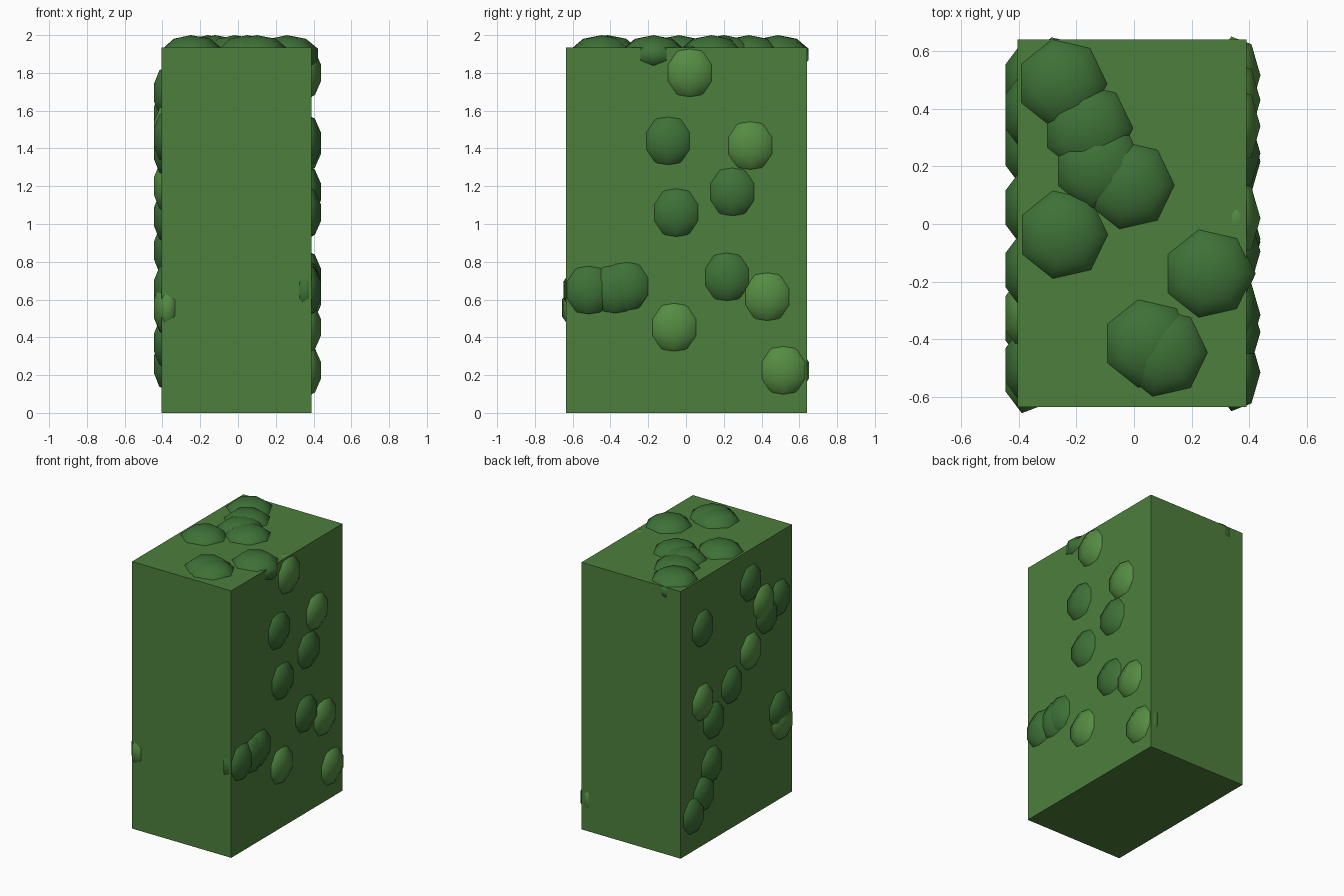
import bpy, bmesh
from math import sin, cos, pi

if "Cube" in bpy.data.objects:
    bpy.data.objects.remove(bpy.data.objects["Cube"])


def material(name, rgb):
    m = bpy.data.materials.new(name)
    m.diffuse_color = (*rgb, 1)
    m.use_nodes = True
    m.node_tree.nodes["Principled BSDF"].inputs["Base Color"].default_value = m.diffuse_color
    return m


LEAF = material("leaf_green", (0.074, 0.212, 0.045))
DARK = material("dark_leaf", (0.048, 0.165, 0.038))
LIGHT = material("light_leaf", (0.090, 0.262, 0.055))


def finish(name, bm, mat, smooth=False):
    bmesh.ops.recalc_face_normals(bm, faces=bm.faces[:])
    for f in bm.faces:
        f.smooth = smooth
    me = bpy.data.meshes.new(name)
    bm.to_mesh(me)
    bm.free()
    me.materials.append(mat)
    ob = bpy.data.objects.new(name, me)
    bpy.context.collection.objects.link(ob)
    return ob


def clump(name, centre, scale, mat, seg=7, rows=5):
    """Low-poly squashed sphere, poles along z, one column facing +x."""
    bm = bmesh.new()
    top, bottom = bm.verts.new((0, 0, 1)), bm.verts.new((0, 0, -1))
    rings = []
    for r in range(1, rows):
        a = pi * r / rows
        rings.append([bm.verts.new((sin(a) * cos(2 * pi * s / seg),
                                    sin(a) * sin(2 * pi * s / seg), cos(a)))
                      for s in range(seg)])
    for s in range(seg):
        n = (s + 1) % seg
        bm.faces.new((top, rings[0][s], rings[0][n]))
        bm.faces.new((bottom, rings[-1][n], rings[-1][s]))
        for a, b in zip(rings, rings[1:]):
            bm.faces.new((a[s], b[s], b[n], a[n]))
    ob = finish(name, bm, mat, smooth=True)
    ob.location, ob.scale = centre, scale


# Hedge body
X0, X1, Y0, Y1, H = -0.405, 0.39, -0.635, 0.64, 1.935
bm = bmesh.new()
bmesh.ops.create_cube(bm, size=1)
body = finish("hedge_body", bm, LEAF)
body.scale = (X1 - X0, Y1 - Y0, H)
body.location = ((X0 + X1) / 2, (Y0 + Y1) / 2, H / 2)

# Leaf clumps on the top (x, y)
TOP = [(-.25, .488), (-.16, .333), (-.121, .20), (-.016, .135),
       (-.247, -.037), (.259, -.172), (.049, -.415), (.099, -.446)]
for i, (x, y) in enumerate(TOP):
    clump(f"top_clump_{i + 1}", (x, y, H - .038), (.172, .172, .103), DARK)

# Leaf clumps on the right and left sides (y, z, is light)
RIGHT = [(.02, 1.80, 1), (-.095, 1.44, 0), (.34, 1.415, 1), (.245, 1.17, 0),
         (-.052, 1.06, 0), (.217, .72, 0), (.43, .615, 1), (-.515, .65, 0),
         (-.315, .67, 0), (-.375, .655, 0), (-.062, .453, 1), (.516, .225, 1)]
LEFT = [(.39, 1.575, 0), (-.16, 1.695, 0), (-.31, 1.495, 1), (-.49, 1.46, 0),
        (-.345, 1.39, 0), (-.16, 1.20, 1), (.057, 1.037, 0), (.39, 1.04, 1),
        (.263, .86, 0), (-.49, .655, 0), (-.522, .555, 1), (.286, .55, 0),
        (.377, .373, 0), (.495, .257, 0)]
for side, x, spots in (("right", X1 - .034, RIGHT), ("left", X0 + .034, LEFT)):
    for i, (y, z, light) in enumerate(spots):
        clump(f"{side}_clump_{i + 1}", (x, y, z), (.087, .145, .145),
              LIGHT if light else DARK)
